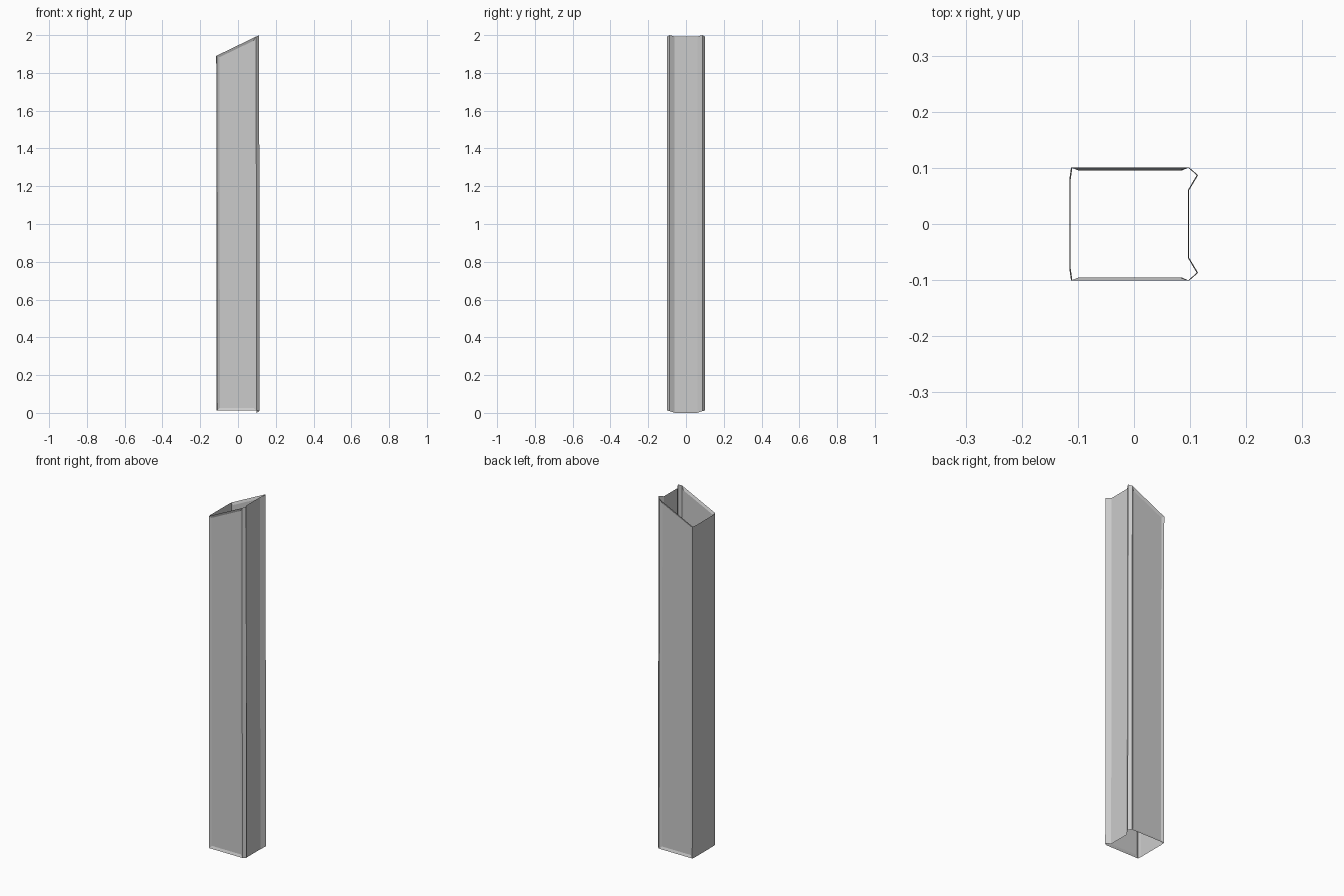
import bpy, bmesh

if "Cube" in bpy.data.objects:
    bpy.data.objects.remove(bpy.data.objects["Cube"])

# Half profile (y > 0) from the flat back wall round to the grooved right wall: x, y, bottom z
half = [(-0.114, 0.08, 0.012), (-0.111, 0.101, 0.012), (0.097, 0.101, 0.012),
        (0.113, 0.087, 0.010), (0.097, 0.06, 0.0)]
profile = half + [(x, -y, z) for x, y, z in reversed(half)]


def top_z(x):
    """Height of the slanted cut across the open top."""
    return 2.0 + (x - 0.113) * 0.11 / 0.227


# Open thin-walled tube with a very slight lean
bm = bmesh.new()
bottom = [bm.verts.new((x + 0.0012, y, z)) for x, y, z in profile]
top = [bm.verts.new((x - 0.0012, y, top_z(x))) for x, y, z in profile]
n = len(profile)
walls = [bm.faces.new((bottom[i], top[i], top[(i + 1) % n], bottom[(i + 1) % n]))
         for i in range(n)]
bm.normal_update()
if walls[1].normal.y < 0:
    bmesh.ops.reverse_faces(bm, faces=walls)
    bm.normal_update()

# Shallow recessed panels in the two broad side walls
panels = [f for f in walls if abs(f.normal.y) > 0.95]
bmesh.ops.inset_individual(bm, faces=panels, thickness=0.014, depth=-0.006,
                           use_even_offset=True)

mesh = bpy.data.meshes.new("hollow_post")
bm.to_mesh(mesh)
bm.free()
post = bpy.data.objects.new("hollow_post", mesh)
bpy.context.collection.objects.link(post)
